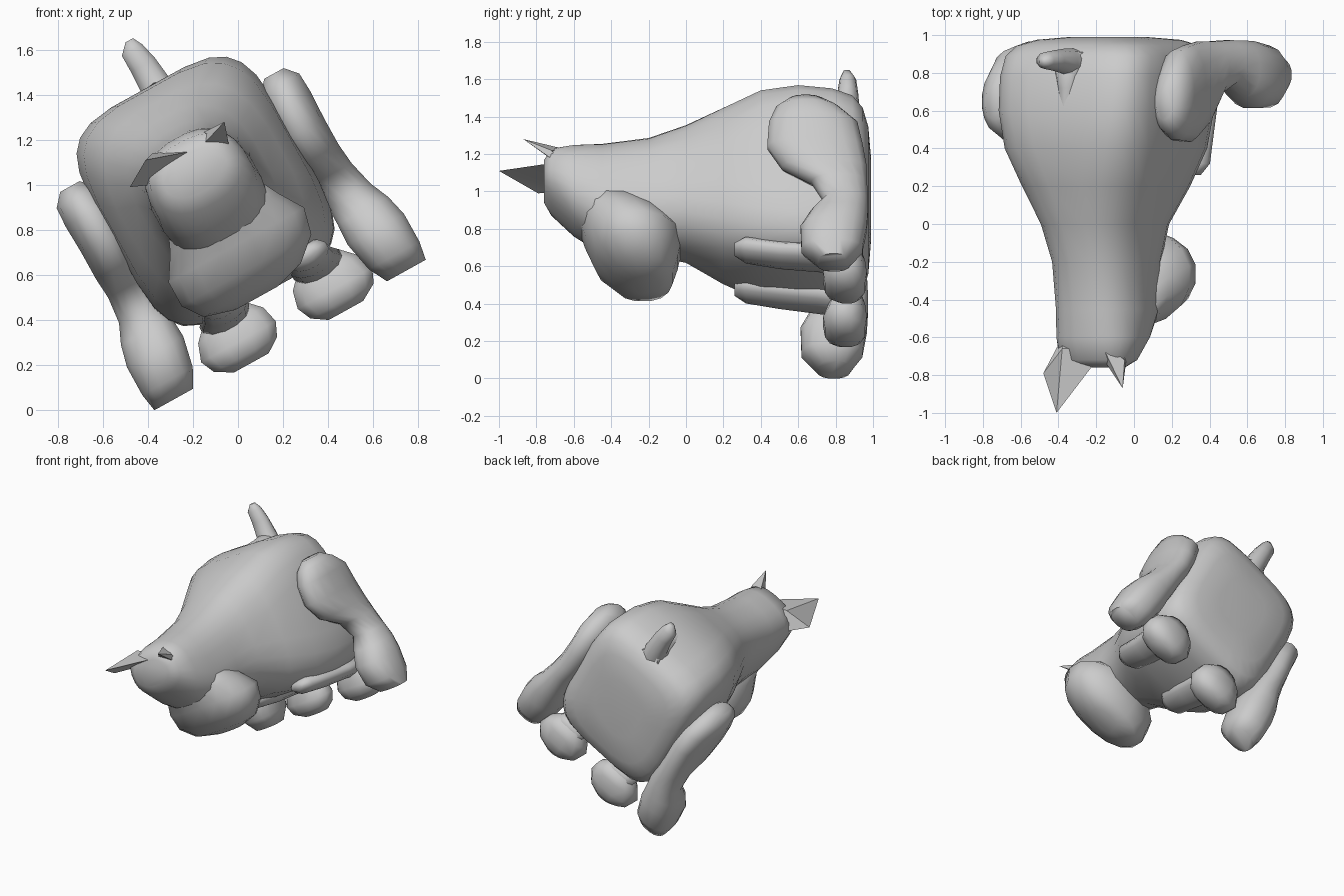
import bpy, bmesh, math
from mathutils import Vector, Matrix

# whole figure is rolled about its long (y) axis
ROLL = Matrix.Translation((-0.13, 0, 0.985)) @ Matrix.Rotation(-math.radians(29), 4, 'Y')


def finish(name, bm, angle=70):
    bmesh.ops.recalc_face_normals(bm, faces=bm.faces)
    me = bpy.data.meshes.new(name)
    bm.to_mesh(me)
    bm.free()
    ob = bpy.data.objects.new(name, me)
    bpy.context.collection.objects.link(ob)
    bpy.ops.object.select_all(action='DESELECT')
    ob.select_set(True)
    bpy.context.view_layer.objects.active = ob
    bpy.ops.object.shade_smooth_by_angle(angle=math.radians(angle))
    return ob


def loft(name, sections, axis, mirror=1, sides=16, shift=0):
    """sections: (position, centre a, centre b, half a, half b, squareness)"""
    bm = bmesh.new()
    rings = []
    for p, ca, cb, ha, hb, n in sections:
        ring = []
        for i in range(sides):
            t = 2 * math.pi * (i + 0.5) / sides
            c, s = math.cos(t), math.sin(t)
            a = ca + ha * math.copysign(abs(c) ** (2 / n), c)
            b = cb + hb * math.copysign(abs(s) ** (2 / n), s)
            v = Vector((a, p, b)) if axis == 'Y' else Vector((a, b, p))
            v.x = v.x * mirror + shift
            ring.append(bm.verts.new(ROLL @ v))
        rings.append(ring)
    for r0, r1 in zip(rings, rings[1:]):
        for i in range(sides):
            j = (i + 1) % sides
            bm.faces.new((r0[i], r0[j], r1[j], r1[i]))
    bm.faces.new(rings[0])
    bm.faces.new(rings[-1])
    return finish(name, bm)


def spike(name, base, tip):
    """ear: quad base drawn to a point"""
    bm = bmesh.new()
    b = [bm.verts.new(p) for p in base]
    t = bm.verts.new(tip)
    bm.faces.new(b)
    for i in range(4):
        bm.faces.new((b[i], b[(i + 1) % 4], t))
    return finish(name, bm, 30)


# torso with neck and crown, from the head end to the rounded seat
profile = [(-0.76, 0.15, 0.18, 0.0, 2.4), (-0.72, 0.21, 0.24, -0.07, 2.4),
           (-0.60, 0.24, 0.265, -0.20, 2.4), (-0.45, 0.25, 0.275, -0.31, 2.4),
           (-0.20, 0.26, 0.31, -0.32, 2.4), (0.0, 0.30, 0.375, -0.35, 2.6),
           (0.20, 0.385, 0.45, -0.45, 3.0), (0.40, 0.445, 0.515, -0.51, 3.8),
           (0.60, 0.465, 0.525, -0.53, 4.4), (0.78, 0.465, 0.50, -0.53, 4.6),
           (0.89, 0.45, 0.465, -0.51, 4.4), (0.945, 0.41, 0.41, -0.465, 4),
           (0.975, 0.33, 0.33, -0.38, 3.5), (0.99, 0.18, 0.18, -0.22, 3)]
loft("torso", [(y, -0.02, (t + b) / 2, h, (t - b) / 2, n) for y, h, t, b, n in profile], 'Y', sides=24)

# broad muzzle
loft("muzzle", [(-0.53, -0.05, -0.21, 0.11, 0.07, 2.3), (-0.49, -0.05, -0.23, 0.25, 0.16, 2.3),
                (-0.40, -0.03, -0.265, 0.335, 0.225, 2.2), (-0.28, -0.015, -0.28, 0.35, 0.265, 2.1),
                (-0.17, -0.015, -0.33, 0.28, 0.25, 2), (-0.05, -0.02, -0.42, 0.22, 0.22, 2)], 'Z')

for side, m in (("left", -1), ("right", 1)):
    # hind leg: thigh, thin shank, foot (left thigh sits slightly wider)
    w = 0.035 if m < 0 else 0
    loft(side + "_hind_leg",
         [(0.305, 0.50 + w, 0.64, 0.05, 0.09, 2), (0.25, 0.50 + w, 0.65, 0.10, 0.17, 2),
          (0.16, 0.49 + w, 0.68, 0.115, 0.24, 2.2), (0.02, 0.485 + w, 0.69, 0.115, 0.26, 2.2),
          (-0.11, 0.49 + w, 0.74, 0.11, 0.23, 2.2), (-0.21, 0.51 + w / 2, 0.82, 0.10, 0.15, 2.2),
          (-0.33, 0.53, 0.855, 0.11, 0.12, 2.2), (-0.42, 0.55, 0.82, 0.13, 0.155, 2.3),
          (-0.52, 0.56, 0.79, 0.145, 0.18, 2.3), (-0.66, 0.575, 0.78, 0.13, 0.165, 2.5),
          (-0.745, 0.59, 0.79, 0.10, 0.09, 2.5)], 'Z', m)
    # front leg lying along the chest
    loft(side + "_front_leg",
         [(0.26, 0.22, -0.47, 0.05, 0.03, 2), (0.32, 0.22, -0.475, 0.10, 0.06, 2),
          (0.50, 0.22, -0.505, 0.11, 0.06, 2), (0.70, 0.23, -0.525, 0.12, 0.06, 2),
          (0.88, 0.24, -0.54, 0.12, 0.07, 2), (0.92, 0.24, -0.55, 0.08, 0.06, 2)], 'Y', m, 12, 0.02)
    # front paw
    loft(side + "_front_paw",
         [(-0.51, 0.24, 0.86, 0.10, 0.08, 2.2), (-0.58, 0.24, 0.86, 0.17, 0.10, 2.3),
          (-0.66, 0.245, 0.85, 0.195, 0.12, 2.3), (-0.725, 0.245, 0.85, 0.165, 0.11, 2.3),
          (-0.77, 0.24, 0.86, 0.09, 0.07, 2.2)], 'Z', m, 12, 0.03)

# tail with a low ridge at its root
loft("tail", [(0.42, 0.015, 0.84, 0.09, 0.09, 2), (0.50, 0.015, 0.86, 0.075, 0.07, 2),
              (0.62, 0.01, 0.865, 0.065, 0.055, 2), (0.70, 0.0, 0.865, 0.055, 0.045, 2),
              (0.745, 0.01, 0.86, 0.02, 0.02, 2)], 'Z', sides=10)
loft("tail_root", [(0.62, 0.01, 0.48, 0.03, 0.04, 2), (0.72, 0.01, 0.47, 0.06, 0.05, 2),
                   (0.82, 0.01, 0.46, 0.08, 0.07, 2), (0.91, 0.01, 0.43, 0.08, 0.05, 2)], 'Y', sides=10)

# ears, slightly uneven because the head is turned
spike("left_ear", [(-0.48, -0.79, 0.99), (-0.38, -0.60, 1.00), (-0.15, -0.66, 1.16), (-0.38, -0.66, 1.14)],
      (-0.41, -1.0, 1.11))
spike("right_ear", [(-0.20, -0.66, 1.13), (-0.03, -0.64, 1.12), (-0.05, -0.72, 1.22), (-0.18, -0.62, 1.22)],
      (-0.06, -0.87, 1.28))
